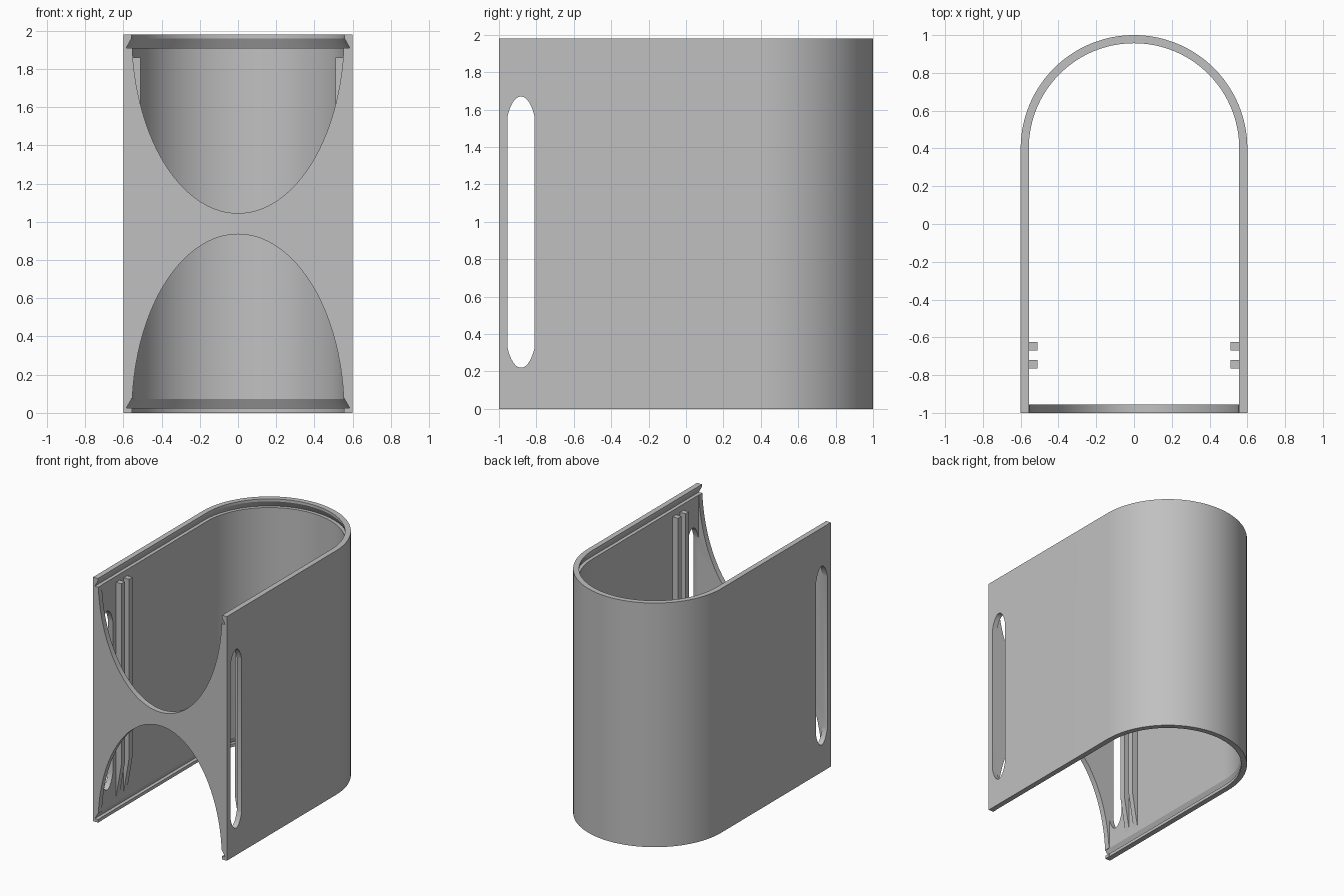
import bpy, bmesh
from math import sin, cos, pi, radians

cube = bpy.data.objects.get("Cube")
if cube:
    bpy.data.objects.remove(cube)

HEIGHT, OUTER, INNER, GROOVE = 1.98, 0.6, 0.557, 0.585
FRONT, ARCH_Y, WALL = -1.0, 0.4, 0.045

grey = bpy.data.materials.new("light grey plastic")
grey.use_nodes = True
colour = (0.53, 0.53, 0.53, 1)
grey.diffuse_color = colour
grey.node_tree.nodes["Principled BSDF"].inputs["Base Color"].default_value = colour


def loft(name, rings):
    """Closed solid through matching rings of points."""
    bm = bmesh.new()
    loops = [[bm.verts.new(p) for p in ring] for ring in rings]
    n = len(loops[0])
    for a, b in zip(loops, loops[1:]):
        for i in range(n):
            j = (i + 1) % n
            bm.faces.new((a[i], a[j], b[j], b[i]))
    bm.faces.new(loops[0])
    bm.faces.new(loops[-1])
    bmesh.ops.recalc_face_normals(bm, faces=bm.faces)
    mesh = bpy.data.meshes.new(name)
    bm.to_mesh(mesh)
    bm.free()
    mesh.materials.append(grey)
    obj = bpy.data.objects.new(name, mesh)
    bpy.context.collection.objects.link(obj)
    return obj


def arch(r, front, z, steps=72):
    """Arched outline: straight sides and a round back."""
    arc = [(r * cos(pi * i / steps), ARCH_Y + r * sin(pi * i / steps), z)
           for i in range(steps + 1)]
    return [(r, front, z)] + arc + [(-r, front, z)]


def cut(obj, cutter):
    cutter.hide_render = True
    mod = obj.modifiers.new("cut", 'BOOLEAN')
    mod.operation = 'DIFFERENCE'
    mod.solver = 'EXACT'
    mod.object = cutter
    bpy.ops.object.select_all(action='DESELECT')
    bpy.context.view_layer.objects.active = obj
    obj.select_set(True)
    bpy.ops.object.modifier_apply(modifier=mod.name)
    bpy.data.objects.remove(cutter)


# Hollow arched shell
shell = loft("arched_shell", [arch(OUTER, FRONT, z) for z in (0, HEIGHT)])
cut(shell, loft("cavity", [arch(INNER, FRONT + WALL, z) for z in (-0.1, HEIGHT + 0.1)]))

# Half-ellipse openings in the front wall
for z0 in (0, HEIGHT):
    ring = [(0.555 * cos(2 * pi * i / 128), 0.935 * sin(2 * pi * i / 128) + z0)
            for i in range(128)]
    cut(shell, loft("front_opening", [[(x, y, z) for x, z in ring] for y in (-1.1, -0.9)]))

# Undercut lid grooves at both ends, open at the front
for low, high, end in ((1.91, 1.96, HEIGHT + 0.1), (0.025, 0.073, 0.074)):
    cut(shell, loft("lid_groove", [arch(GROOVE, -1.1, low),
                                   arch(INNER, -1.1, high), arch(INNER, -1.1, end)]))

# Long side slot with curved ends, through both walls
ends = [radians(-60 + 120 * i / 20) for i in range(21)]
bow = [(0.073 * sin(t) / sin(pi / 3), 0.11 * (2 * cos(t) - 1)) for t in ends]
slot = [(-0.882 + y, 1.56 + z) for y, z in bow] + [(-0.882 - y, 0.33 - z) for y, z in bow]
cut(shell, loft("side_slot", [[(x, y, z) for y, z in slot] for x in (-0.7, 0.7)]))

bpy.ops.object.select_all(action='DESELECT')
bpy.context.view_layer.objects.active = shell
shell.select_set(True)
bpy.ops.object.shade_smooth_by_angle(angle=radians(25))

# Pairs of inner guide ribs, tapering into the wall at the bottom
profile = [(0.565, 0.08), (0.51, 0.4), (0.51, 1.86), (0.565, 1.86)]
for side, label in ((1, "left"), (-1, "right")):
    for y0, place in ((-0.765, "front"), (-0.67, "rear")):
        loft(f"{label}_{place}_guide_rib",
             [[(side * x, y, z) for x, z in profile] for y in (y0, y0 + 0.045)])
